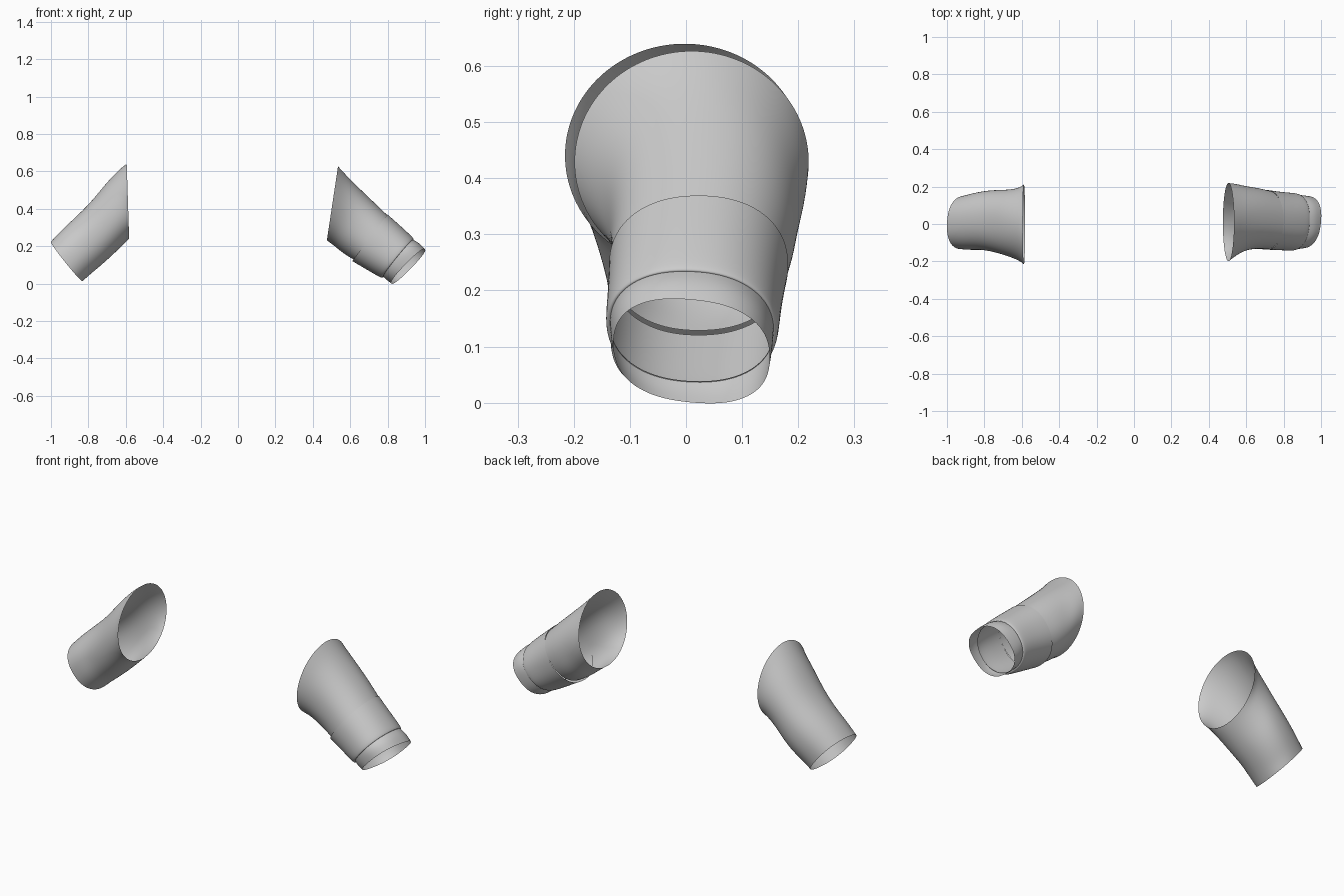
import bpy
import bmesh
import math
from mathutils import Vector

cube = bpy.data.objects.get("Cube")
if cube:
    bpy.data.objects.remove(cube, do_unlink=True)

SIDES = 32

cloth = bpy.data.materials.new("grey cloth")
cloth.use_nodes = True
colour = (0.6, 0.6, 0.6, 1)
cloth.diffuse_color = colour
cloth.node_tree.nodes["Principled BSDF"].inputs["Base Color"].default_value = colour


def ring_points(top, bottom, y_front, y_back, skew=0, power=2.2):
    """Rounded loop between a top and a bottom point in the xz plane."""
    t, b = Vector((top[0], 0, top[1])), Vector((bottom[0], 0, bottom[1]))
    centre, half = (t + b) / 2, (t - b) / 2
    along = Vector((half.z, 0, -half.x)).normalized()
    y_mid, y_half = (y_front + y_back) / 2, (y_back - y_front) / 2
    for i in range(SIDES):
        a = 2 * math.pi * i / SIDES
        c, s = math.cos(a), math.sin(a)
        u = math.copysign(abs(c) ** (2 / power), c)
        v = math.copysign(abs(s) ** (2 / power), s)
        yield centre + half * u + along * skew * v + Vector((0, y_mid + y_half * v, 0))


def tube(name, rings, flip=False):
    """Open cloth tube lofted through the rings."""
    bm = bmesh.new()
    loops = [[bm.verts.new(p) for p in ring_points(*r)] for r in rings]
    for one, two in zip(loops, loops[1:]):
        for i in range(SIDES):
            j = (i + 1) % SIDES
            quad = [one[i], one[j], two[j], two[i]]
            bm.faces.new(quad[::-1] if flip else quad)
    mesh = bpy.data.meshes.new(name)
    bm.to_mesh(mesh)
    bm.free()
    mesh.materials.append(cloth)
    for p in mesh.polygons:
        p.use_smooth = True
    obj = bpy.data.objects.new(name, mesh)
    bpy.context.collection.objects.link(obj)
    sub = obj.modifiers.new("smooth", 'SUBSURF')
    sub.levels = sub.render_levels = 2
    return obj


# Left sleeve: flared shoulder piece, overlapping forearm, narrow cuff
tube("left_upper_sleeve", [
    ((.535, .628), (.475, .23), -.20, .22, 0, 2),
    ((.58, .578), (.51, .205), -.168, .216, 0, 2),
    ((.64, .518), (.545, .175), -.14, .203),
    ((.72, .442), (.585, .147), -.132, .195),
    ((.80, .365), (.618, .128), -.135, .18),
])
tube("left_forearm", [
    ((.80, .37), (.61, .12), -.138, .183),
    ((.87, .308), (.69, .073), -.14, .172),
    ((.925, .257), (.755, .035), -.144, .167, .008),
    ((.942, .238), (.772, .028), -.142, .163, .01),
    ((.938, .234), (.778, .038), -.136, .157, .01),
])
tube("left_cuff", [
    ((.935, .236), (.775, .038), -.136, .157, .01),
    ((.97, .217), (.795, .018), -.135, .155, .014, 2.4),
    ((1.0, .184), (.82, 0), -.13, .15, .018, 2.4),
])

# Right sleeve: one continuous flared tube
tube("right_sleeve", [
    ((-.595, .641), (-.582, .24), -.217, .212, 0, 2),
    ((-.625, .62), (-.605, .215), -.195, .193, 0, 2),
    ((-.70, .545), (-.65, .172), -.172, .183, 0, 2.1),
    ((-.79, .43), (-.70, .125), -.15, .183),
    ((-.88, .345), (-.75, .082), -.137, .175),
    ((-.95, .28), (-.795, .045), -.14, .16),
    ((-1.0, .225), (-.83, .013), -.135, .15, .01, 2.3),
], flip=True)
